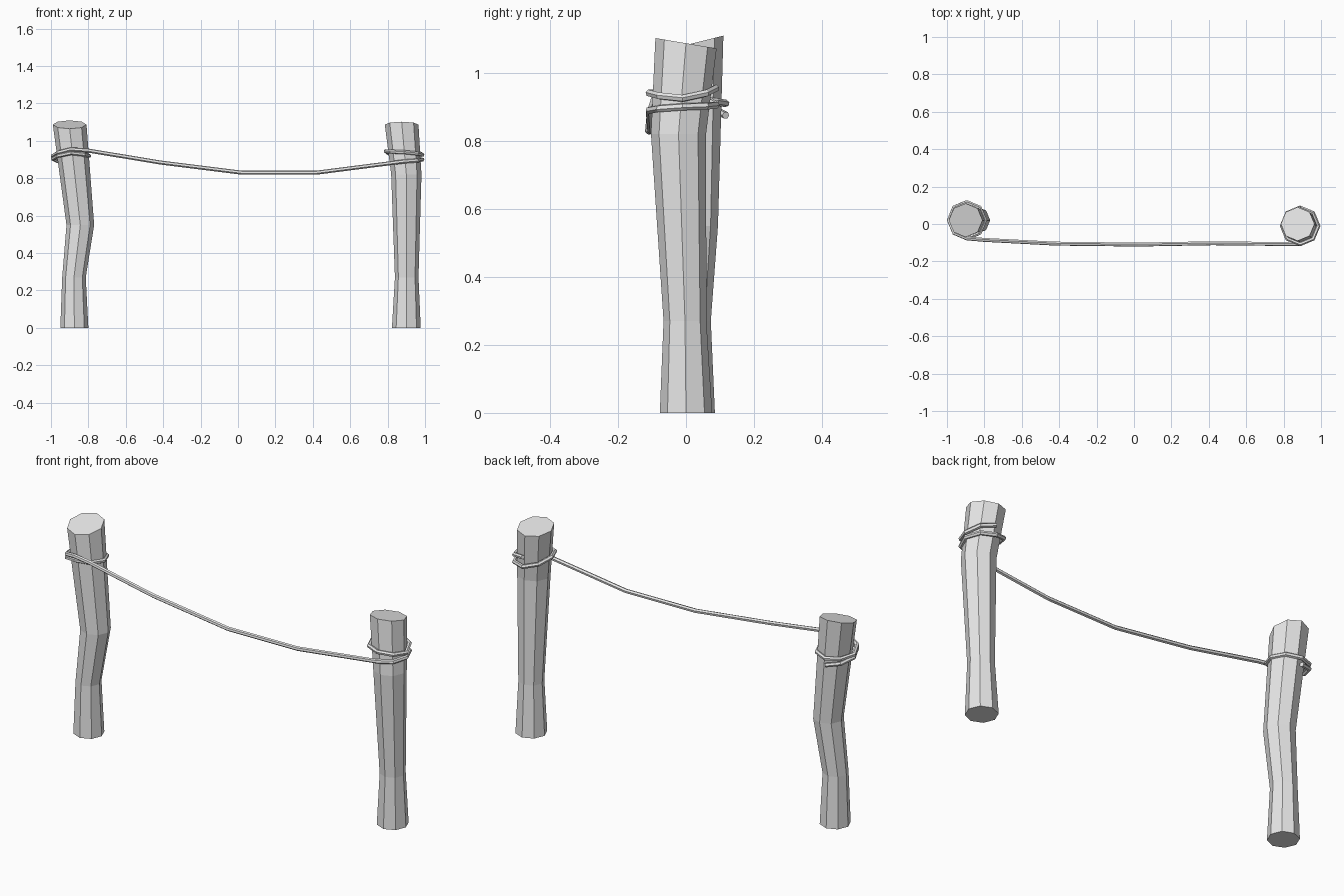
import bpy, bmesh
from math import sin, cos, pi, radians
from mathutils import Vector

cube = bpy.data.objects.get("Cube")
if cube:
    bpy.data.objects.remove(cube, do_unlink=True)

grey = bpy.data.materials.new("plain grey")
grey.use_nodes = True
colour = (0.8, 0.8, 0.8, 1)
grey.diffuse_color = colour
grey.node_tree.nodes["Principled BSDF"].inputs["Base Color"].default_value = colour


def post(name, rings, tilt):
    """Eight-sided crooked post; rings are (x, y, z, radius), top cut at a slant."""
    bm = bmesh.new()
    loops = []
    for i, (x, y, z, r) in enumerate(rings):
        slope = tilt if i == len(rings) - 1 else 0
        loops.append([bm.verts.new((x + r * cos(k * pi / 4), y + r * sin(k * pi / 4),
                                    z + slope * r * sin(k * pi / 4))) for k in range(8)])
    for low, high in zip(loops, loops[1:]):
        for k in range(8):
            n = (k + 1) % 8
            bm.faces.new((low[k], low[n], high[n], high[k]))
    bm.faces.new(loops[0][::-1])
    bm.faces.new(loops[-1])
    mesh = bpy.data.meshes.new(name)
    bm.to_mesh(mesh)
    bm.free()
    mesh.materials.append(grey)
    bpy.context.collection.objects.link(bpy.data.objects.new(name, mesh))


def wrap(x, y, r, direction, heights):
    """One and a half turns from the front; heights are given per quarter turn."""
    points = []
    for i in range(2 * len(heights) - 1):
        a = radians(-90 + direction * 45 * i)
        z = (heights[i // 2] + heights[(i + 1) // 2]) / 2
        points.append(Vector((x + r * cos(a), y + r * sin(a), z)))
    return points


# Posts
post("right_post", [(-.875, .01, 0, .075), (-.877, .01, .27, .063),
                    (-.843, .02, .55, .074), (-.9, .02, 1.087, .09)], .25)
post("left_post", [(.9, 0, 0, .077), (.902, -.003, .27, .063),
                   (.9, -.022, .82, .081), (.875, 0, 1.087, .09)], -.17)

# Rope: wound on one post, sagging across, wound on the other
right_wrap = wrap(-.893, .02, .097, -1, [.955, .92, .91, .92, .935, .905, .875])
left_wrap = wrap(.888, -.01, .098, 1, [.89, .9, .905, .945, .94, .925, .955])
sag = [Vector(p) for p in ((-.8, -.085, .948), (-.42, -.105, .885), (.02, -.11, .83),
                           (.42, -.103, .83))]
path = right_wrap[::-1] + sag + left_wrap

curve = bpy.data.curves.new("rope", "CURVE")
curve.dimensions = "3D"
curve.bevel_depth = .011
curve.bevel_resolution = 1
curve.use_fill_caps = True
spline = curve.splines.new("POLY")
spline.points.add(len(path) - 1)
for point, co in zip(spline.points, path):
    point.co = (*co, 1)
spline.use_smooth = False
curve.materials.append(grey)
rope = bpy.data.objects.new("rope", curve)
bpy.context.collection.objects.link(rope)
bpy.context.view_layer.objects.active = rope
rope.select_set(True)
bpy.ops.object.convert(target="MESH")
